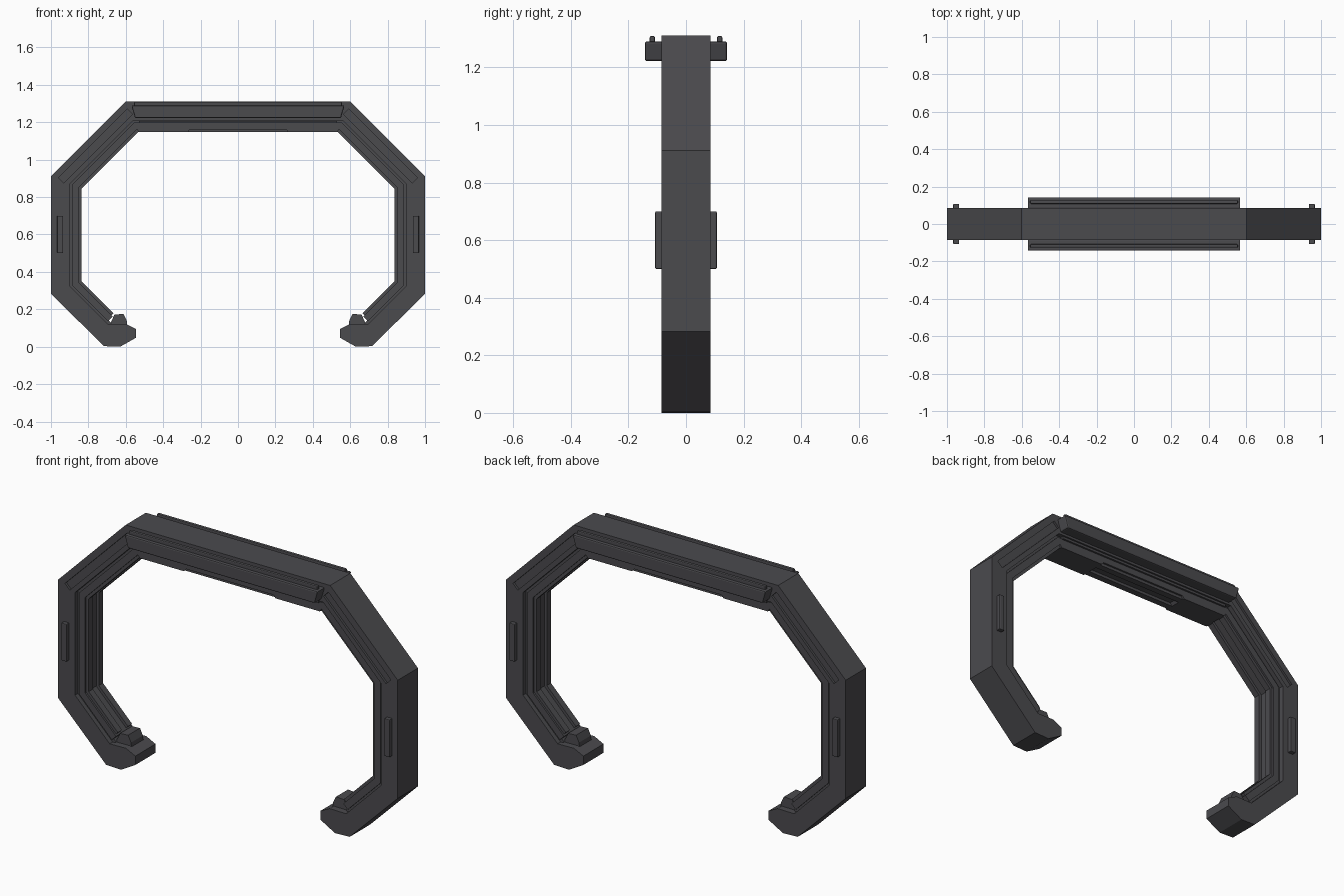
import bpy, bmesh
from math import sqrt

if "Cube" in bpy.data.objects:
    bpy.data.objects.remove(bpy.data.objects["Cube"], do_unlink=True)

grey = bpy.data.materials.new("dark grey")
grey.use_nodes = True
grey.diffuse_color = (0.07, 0.069, 0.076, 1)
grey.node_tree.nodes["Principled BSDF"].inputs["Base Color"].default_value = grey.diffuse_color

R = sqrt(0.5)


def prism(name, pts, y0, y1, bevel=0):
    """Extrude an x-z outline from y0 to y1."""
    bm = bmesh.new()
    face = bm.faces.new([bm.verts.new((x, y0, z)) for x, z in pts])
    ext = bmesh.ops.extrude_face_region(bm, geom=[face])["geom"]
    for v in ext:
        if isinstance(v, bmesh.types.BMVert):
            v.co.y = y1
    bmesh.ops.recalc_face_normals(bm, faces=bm.faces)
    mesh = bpy.data.meshes.new(name)
    bm.to_mesh(mesh)
    bm.free()
    mesh.materials.append(grey)
    ob = bpy.data.objects.new(name, mesh)
    bpy.context.collection.objects.link(ob)
    if bevel:
        mod = ob.modifiers.new("Bevel", "BEVEL")
        mod.width = bevel
        mod.segments = 2
    return ob


def flip(pts):
    return [(-x, z) for x, z in pts]


def lower(t, d):
    """Point t along the lower diagonal, d inward from its outer face."""
    return (0.717 + (t - d) * R, (t + d) * R)


def upper(t, d):
    """Point t along the upper diagonal, d inward from its outer face."""
    return (0.602 + (t - d) * R, 1.31 - (t + d) * R)


def ring(d):
    """Right half of the octagon at inward offset d, top to bottom."""
    k = 0.414 * d
    return [(0.602 - k, 1.31 - d), (1 - d, 0.912 - k), (1 - d, 0.283 + k)]


def box(x0, x1, z0, z1):
    return [(x0, z0), (x1, z0), (x1, z1), (x0, z1)]


# Main C-shaped frame with hooked feet
foot = [(0.717, 0.003), (0.63, 0), (0.545, 0.048), (0.545, 0.095), (0.6, 0.122), lower(0.07, 0.1)]
half = ring(0) + foot + ring(0.1)[::-1]
n = len(ring(0)) + len(foot)
outer, inner = half[:n], half[n:]
frame = prism("main_frame", outer + inner + flip(inner)[::-1] + flip(outer)[::-1], -0.085, 0.085)

# Recessed panels on the upper diagonals
panel = [upper(0.02, 0.035), upper(0.54, 0.035), upper(0.54, 0.075), upper(0.02, 0.075)]
for pts in (panel, flip(panel)):
    for s in (-1, 1):
        cutter = prism("panel_cutter", pts, s * 0.073, s * 0.12)
        cutter.hide_render = True
        cutter.hide_set(True)
        cut = frame.modifiers.new("Panel", "BOOLEAN")
        cut.object = cutter


def liner(name, d0, d1, t, h0, h1):
    """A C-shaped strip between two inward offsets."""
    a = ring(d0) + [lower(t, d0)]
    b = [lower(t, d1)] + ring(d1)[::-1]
    return prism(name, a + b + flip(b)[::-1] + flip(a)[::-1], h0, h1)


# Stepped liner inside the frame, with a channel between two lips
liner("liner_groove", 0.09, 0.118, 0.06, -0.06, 0.06)
liner("liner_base", 0.112, 0.148, 0.08, -0.07, 0.07)
for s in (-1, 1):
    liner("liner_lip", 0.14, 0.163, 0.09, s * 0.025, s * 0.06)

# Parts repeated on both sides
hook = [(0.69, 0.11), (0.66, 0.172), (0.612, 0.175), (0.595, 0.14), (0.59, 0.1)]
tab = [(0.25, 1.17), (0.27, 1.147), (0.53, 1.147), (0.545, 1.17)]
for side in (flip, list):
    prism("foot_hook", side(hook), -0.05, 0.05)
    prism("liner_tab", side(tab), -0.07, 0.07)
    for s in (-1, 1):
        prism("side_pad", side(box(0.935, 0.967, 0.5, 0.7)), s * 0.08, s * 0.107, 0.004)

# Rails along the top beam, front and back
rail = [(-0.55, 1.222), (0.55, 1.222), (0.57, 1.29), (-0.57, 1.29)]
for s in (-1, 1):
    prism("top_rail", rail, s * 0.08, s * 0.143, 0.007)
    prism("rail_ridge", box(-0.555, 0.555, 1.28, 1.309), s * 0.108, s * 0.126, 0.005)
    prism("beam_strip", box(-0.53, 0.53, 1.195, 1.207), s * 0.06, s * 0.08)
